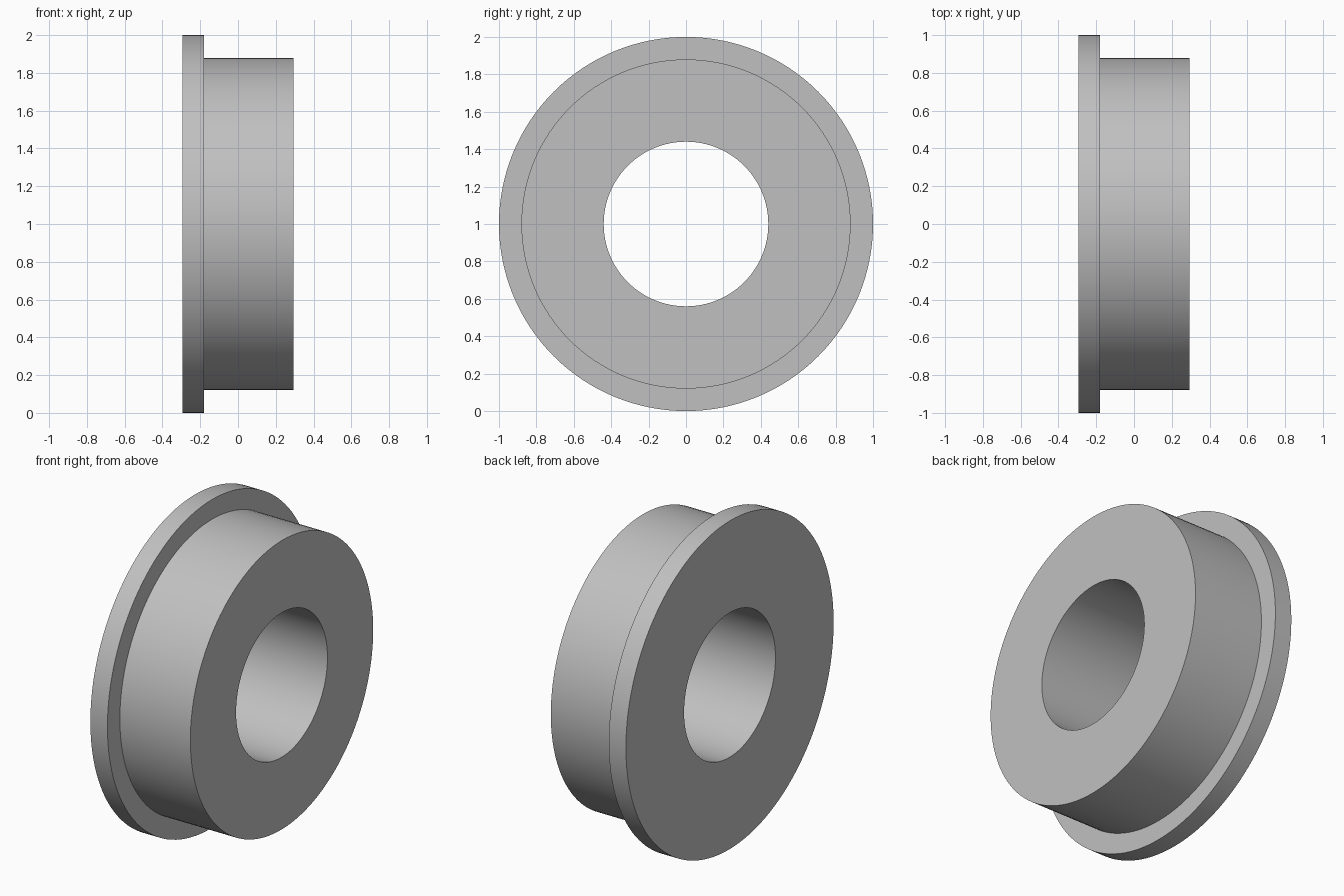
import bpy
import bmesh
import math
from mathutils import Matrix, Vector

cube = bpy.data.objects.get("Cube")
if cube:
    bpy.data.objects.remove(cube, do_unlink=True)

# Dimensions
SEGMENTS = 128
HALF_WIDTH = 0.295
SHOULDER_X = -0.18
FLANGE_R, BODY_R, BORE_R = 1.0, 0.88, 0.44

# Plain grey metal
grey = bpy.data.materials.new("grey_metal")
grey.use_nodes = True
colour = (0.53, 0.53, 0.53, 1.0)
grey.diffuse_color = colour
grey.node_tree.nodes["Principled BSDF"].inputs["Base Color"].default_value = colour

# Closed half section of the flanged bushing: (x, radius)
section = [
    (-HALF_WIDTH, BORE_R),
    (-HALF_WIDTH, FLANGE_R),
    (SHOULDER_X, FLANGE_R),
    (SHOULDER_X, BODY_R),
    (HALF_WIDTH, BODY_R),
    (HALF_WIDTH, BORE_R),
]

# Revolve the section around the x axis
bm = bmesh.new()
verts = [bm.verts.new((x, 0, r)) for x, r in section]
edges = [bm.edges.new((verts[i - 1], verts[i])) for i in range(len(verts))]
bmesh.ops.spin(bm, geom=verts + edges, cent=(0, 0, 0), axis=(1, 0, 0),
               angle=math.tau, steps=SEGMENTS)
bmesh.ops.remove_doubles(bm, verts=bm.verts, dist=0.0001)
bmesh.ops.recalc_face_normals(bm, faces=bm.faces)
bmesh.ops.transform(bm, matrix=Matrix.Translation(Vector((0, 0, FLANGE_R))), verts=bm.verts)

mesh = bpy.data.meshes.new("flanged_bushing")
bm.to_mesh(mesh)
bm.free()
mesh.materials.append(grey)
bushing = bpy.data.objects.new("flanged_bushing", mesh)
bpy.context.collection.objects.link(bushing)

# Smooth round walls, sharp rims
bpy.ops.object.select_all(action="DESELECT")
bushing.select_set(True)
bpy.context.view_layer.objects.active = bushing
bpy.ops.object.shade_smooth_by_angle(angle=math.radians(30))
